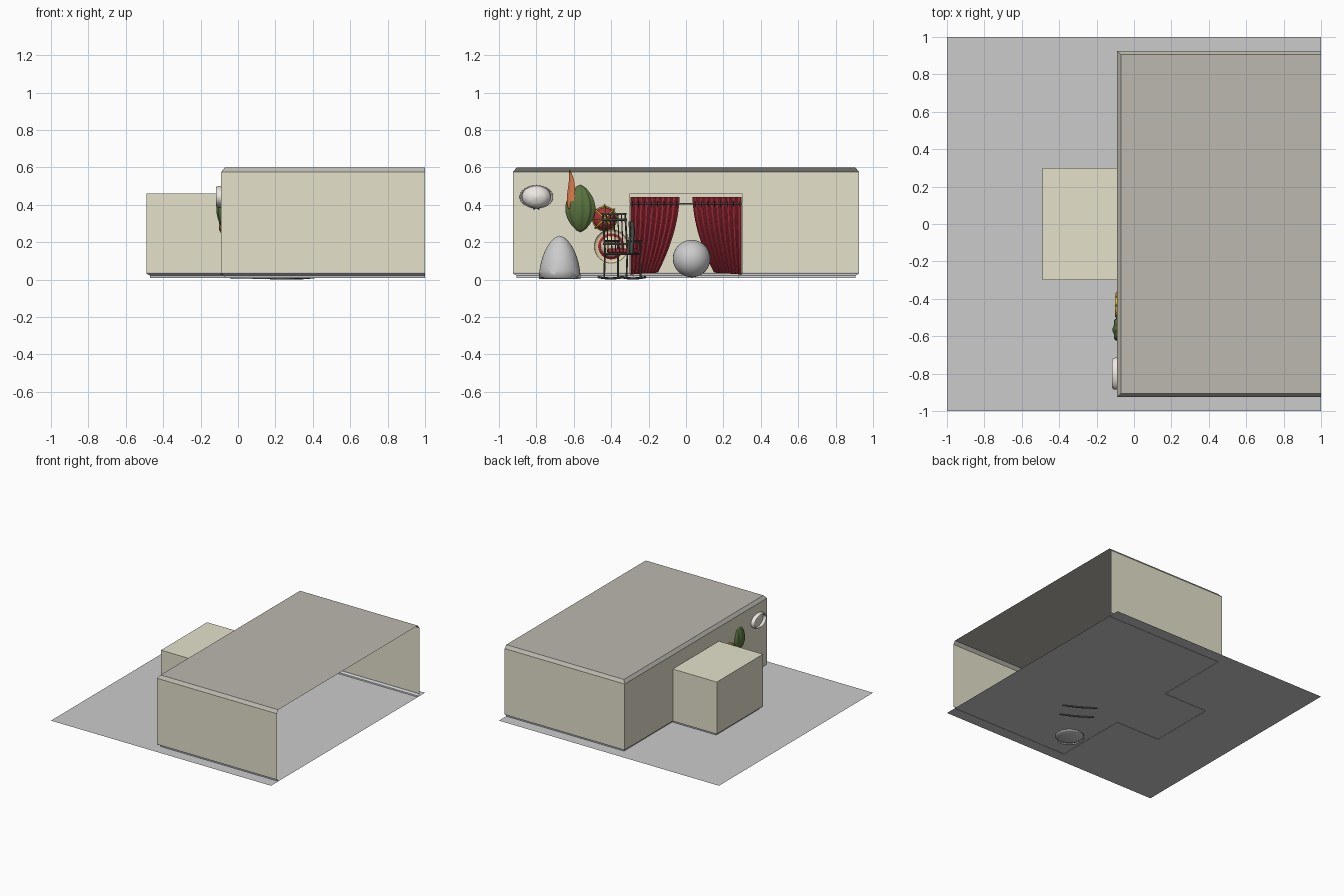
import bpy, bmesh, math
from mathutils import Vector, Matrix

if "Cube" in bpy.data.objects:
    bpy.data.objects.remove(bpy.data.objects["Cube"])

def mat(name, r, g, b):
    m = bpy.data.materials.new(name)
    m.diffuse_color = (r, g, b, 1)
    m.use_nodes = True
    m.node_tree.nodes["Principled BSDF"].inputs["Base Color"].default_value = m.diffuse_color
    return m

WALL = mat("cream", .78, .76, .6)
CEIL = mat("taupe", .5, .48, .43)
RED = mat("red", .45, .03, .05)
GREEN = mat("green", .1, .17, .05)
GOLD = mat("gold", .75, .5, .03)
STRAW = mat("straw", .75, .65, .4)
WHITE = mat("white", .85, .8, .76)
BLUE = mat("blue", .03, .05, .35)
ORANGE = mat("orange", .7, .2, .07)
DARK = mat("charcoal", .09, .09, .08)

def finish(name, verts, faces, m=None, smooth=False, M=None):
    me = bpy.data.meshes.new(name)
    me.from_pydata([tuple(v) for v in verts], [], faces)
    if M:
        me.transform(M)
    me.validate()
    ob = bpy.data.objects.new(name, me)
    bpy.context.collection.objects.link(ob)
    if m:
        me.materials.append(m)
    if smooth:
        for p in me.polygons:
            p.use_smooth = True
    return ob

def grid(name, fn, nu, nv, m=None, M=None):
    """Surface from fn(u, v) with u and v running 0 to 1."""
    vs = [fn(i / nu, j / nv) for j in range(nv + 1) for i in range(nu + 1)]
    w = nu + 1
    fs = [(j * w + i, j * w + i + 1, (j + 1) * w + i + 1, (j + 1) * w + i)
          for j in range(nv) for i in range(nu)]
    return finish(name, vs, fs, m, True, M)

def lathe(name, prof, M, m=None, n=32, wave=0, lobes=0):
    vs, k = [], len(prof)
    for i in range(n):
        a = 2 * math.pi * i / n
        f = 1 + wave * math.cos(lobes * a)
        vs += [(r * f * math.cos(a), r * f * math.sin(a), z) for r, z in prof]
    fs = [(i * k + j, (i + 1) % n * k + j, (i + 1) % n * k + j + 1, i * k + j + 1)
          for i in range(n) for j in range(k - 1)]
    return finish(name, vs, fs, m, True, M)

def tube(name, pts, r, m=DARK, cyclic=False):
    cu = bpy.data.curves.new(name, 'CURVE')
    cu.dimensions = '3D'
    cu.bevel_depth, cu.bevel_resolution, cu.use_fill_caps = r, 2, True
    sp = cu.splines.new('POLY')
    sp.points.add(len(pts) - 1)
    for p, q in zip(sp.points, pts):
        p.co = (*q, 1)
    sp.use_cyclic_u = cyclic
    cu.materials.append(m)
    ob = bpy.data.objects.new(name, cu)
    bpy.context.collection.objects.link(ob)
    return ob

def strip(name, outline, steps, m=None):
    """Sweep (inset, z) steps along a room outline that is open at x = 1."""
    vs = [(x if x == 1 else x + i, y - math.copysign(i, y), z)
          for i, z in steps for x, y in outline]
    n = len(outline)
    fs = [(s * n + k, s * n + k + 1, (s + 1) * n + k + 1, (s + 1) * n + k)
          for s in range(len(steps) - 1) for k in range(n - 1)]
    return finish(name, vs, fs, m)

# room shell, open on the right side, with a low alcove at the left
X0, X1, Y, A = -.09, -.49, .925, .3
ROOM = [(1, -Y), (X0, -Y), (X0, Y), (1, Y)]
FULL = [(1, -Y), (X0, -Y), (X0, -A), (X1, -A), (X1, A), (X0, A), (X0, Y), (1, Y)]
finish("floor", [(-1, -1, .012), (1, -1, .012), (1, 1, .012), (-1, 1, .012)], [(0, 1, 2, 3)])
strip("baseboard", FULL, [(.02, .009), (.018, .022), (0, .032), (0, .04)])
strip("crown_moulding", ROOM, [(0, .575), (.02, .6)], CEIL)
finish("ceiling", [(1, -Y + .02, .6), (X0 + .02, -Y + .02, .6),
                   (X0 + .02, Y - .02, .6), (1, Y - .02, .6)], [(0, 1, 2, 3)], CEIL)
for s in (-1, 1):
    finish("side_wall", [(1, s * Y, .04), (X0, s * Y, .04), (X0, s * Y, .575), (1, s * Y, .575)],
           [(0, 1, 2, 3)], WALL)
    finish("long_wall", [(X0, s * Y, .04), (X0, s * A, .04), (X0, s * A, .575), (X0, s * Y, .575)],
           [(0, 1, 2, 3)], WALL)
finish("wall_over_alcove", [(X0, -A, .46), (X0, A, .46), (X0, A, .575), (X0, -A, .575)],
       [(0, 1, 2, 3)], WALL)
strip("alcove_walls", FULL[2:6], [(0, .04), (0, .46)], WALL)
finish("alcove_ceiling", [(X0, -A, .46), (X1, -A, .46), (X1, A, .46), (X0, A, .46)],
       [(0, 1, 2, 3)], WALL)

# curtains, swept outwards towards the hem
for s in (-1, 1):
    def cloth(u, v, s=s):
        inner = .035 + .115 * v ** 1.8
        x = -.093 + .014 * math.sin(u * 9 * 2 * math.pi) * (.6 + .4 * v)
        return (x, s * (.298 + (inner - .298) * u), .442 - v * (.415 - .01 * u))
    grid("curtain", cloth, 90, 20, RED)
    for k in range(8):
        c = Vector((-.08, s * (.05 + k * .034), .405))
        tube("curtain_ring", [c + Vector((.014 * math.cos(t * .785), 0, .014 * math.sin(t * .785)))
                              for t in range(8)], .002, DARK, True)
tube("curtain_rod", [(-.08, -.3, .405), (-.08, .3, .405)], .005)

# large ball
bpy.ops.mesh.primitive_uv_sphere_add(segments=32, ring_count=20, radius=.1, location=(.12, .03, .112))
ball = bpy.context.object
ball.name = "ball"
bpy.ops.object.shade_smooth()

# draped beanbag: rounded body with a wavy-hemmed cover
T = Matrix.Translation
bell = [(.001, .225), (.03, .218), (.055, .195), (.08, .15), (.098, .1), (.106, .05), (.105, .012), (.09, .004), (.001, .004)]
lathe("beanbag", bell, T((.07, -.675, 0)), None, 40)
def cover(u, v):
    a = 2 * math.pi * u
    front = max(0, math.cos(a))
    hem = .002 + front * (.075 + .05 * math.sin(5 * a))
    z = .235 + (hem - .235) * v
    r = .111 * (max(0, 1 - (z / .235) ** 1.9)) ** .6 + .0005
    return (.07 + r * math.cos(a), -.675 + r * math.sin(a), z)
grid("beanbag_cover", cover, 56, 18)

# hats hung on the long wall, crowns pointing into the room
def hang(y, z, sz=1, sy=1, tilt=0, x=X0):
    return (T((x, y, z)) @ Matrix.Rotation(tilt, 4, 'X') @ Matrix.Rotation(math.pi / 2, 4, 'Y')
            @ Matrix.Diagonal((sz, sy, 1, 1)))

# white cap with upturned brim and blue ribbon
lathe("white_cap", [(.07, -.01), (.078, .02), (.068, .05), (.04, .07), (.001, .075)],
      hang(-.8, .442, .8), WHITE)
lathe("white_cap_brim", [(.075, -.028), (.084, -.02), (.09, .03), (.084, .03), (.076, -.015)],
      hang(-.8, .442, .68), WHITE)
for s in (-1, 1):
    tube("cap_ribbon", [(-.07, -.8, .39), (-.06, -.8 + s * .008, .382), (-.055, -.8 + s * .014, .374)], .003, BLUE)

# pointed green hat with folded brim and feather
def leaf(u, v, k=1.0):
    a, t = 2 * math.pi * u, 2 * v - 1
    w = k * .08 * max(0, 1 - abs(t) ** 1.9) ** .75
    f = 1 + .06 * math.cos(10 * a)
    return (-.065 + w * f * .6 * math.cos(a), -.565 + w * f * math.sin(a), .38 + .127 * t)
grid("green_hat", leaf, 60, 24, GREEN)
def feather(u, v):
    w = .017 * math.sin(math.pi * min(1, .2 + .8 * v)) + .003
    return (-.03 + .01 * abs(u - .5), -.617 + .02 * math.sin(v * 3.5) * (v - .3) + (u - .5) * w * 2,
            .38 + .205 * v)
grid("feather", feather, 4, 16, ORANGE)

# red velvet crown with gold band, arches and points
cy, cz = -.435, .325
lathe("crown_velvet", [(.055, -.005), (.06, .02), (.05, .045), (.025, .058), (.001, .06)], hang(cy, cz), RED)
lathe("crown_band", [(.058, -.012), (.064, -.01), (.066, .012), (.06, .014)], hang(cy, cz), GOLD)
for k in range(8):
    a = k * math.pi / 4
    d = Vector((0, math.cos(a), math.sin(a)))
    c = Vector((X0, cy, cz))
    px = Vector((1, 0, 0))
    tube("crown_arch", [c + d * r + px * h for r, h in
                        ((.062, 0), (.066, .025), (.054, .05), (.028, .066), (0, .062))], .0045, GOLD)
    lathe("crown_point", [(.009, 0), (.006, .01), (.0005, .02)],
          T(c + d * .058) @ d.to_track_quat('Z', 'Y').to_matrix().to_4x4(), GOLD, 8)
bpy.ops.mesh.primitive_uv_sphere_add(segments=12, ring_count=8, radius=.011, location=(X0 + .068, cy, cz))
bpy.context.object.name = "crown_orb"
bpy.context.object.data.materials.append(GOLD)

# straw hat with a red ribbon
lathe("straw_hat", [(.09, .012), (.088, .002), (.06, 0), (.055, .04), (.04, .055), (.001, .056)],
      hang(-.4, .178), STRAW)
lathe("hat_ribbon", [(.07, .003), (.063, .008), (.059, .03), (.055, .031)], hang(-.4, .178), RED)

# rocking chair, turned about 30 degrees
C = Vector((.26, -.343, 0))
D = Vector((-.866, .5, 0))
P = Vector((.5, .866, 0))
def at(d, p, z):
    return C + D * d + P * p + Vector((0, 0, z))
for s in (-.069, .069):
    tube("rocker", [at(d, s, .006 + .4 * d * d) for d in [k * .022 - .132 for k in range(13)]], .006)
    tube("front_leg", [at(.08, s, .008), at(.075, s, .2)], .005)
    tube("back_post", [at(-.07, s, .008), at(-.06, s, .15), at(-.085, s, .355)], .005)
    tube("arm_rest", [at(-.065, s, .205), at(.09, s, .205)], .006)
for z, d in ((.35, -.084), (.32, -.08), (.19, -.065)):
    tube("back_rail", [at(d, -.075, z), at(d, .075, z)], .006)
for k in range(-2, 3):
    tube("back_spindle", [at(-.065, k * .023, .14), at(-.084, k * .023, .35)], .003)
def block(name, d0, d1, p, z0, z1, m):
    vs = [at(d, q, z) for z in (z0, z1) for d, q in ((d0, -p), (d1, -p), (d1, p), (d0, p))]
    ob = finish(name, vs, [(3, 2, 1, 0), (4, 5, 6, 7)] +
                [(i, (i + 1) % 4, (i + 1) % 4 + 4, i + 4) for i in range(4)], m)
    b = ob.modifiers.new("soft", 'BEVEL')
    b.width, b.segments = .006, 2
block("seat", -.07, .09, .07, .13, .143, DARK)
block("red_cushion", -.055, .08, .062, .143, .165, RED)
# dark cloth draped over one arm
grid("cloth", lambda u, v: at(-.06 + .07 * u + .006 * math.sin(v * 5), .075 + .006 * math.sin(u * 12),
                              .31 - .17 * v), 16, 10, DARK)
